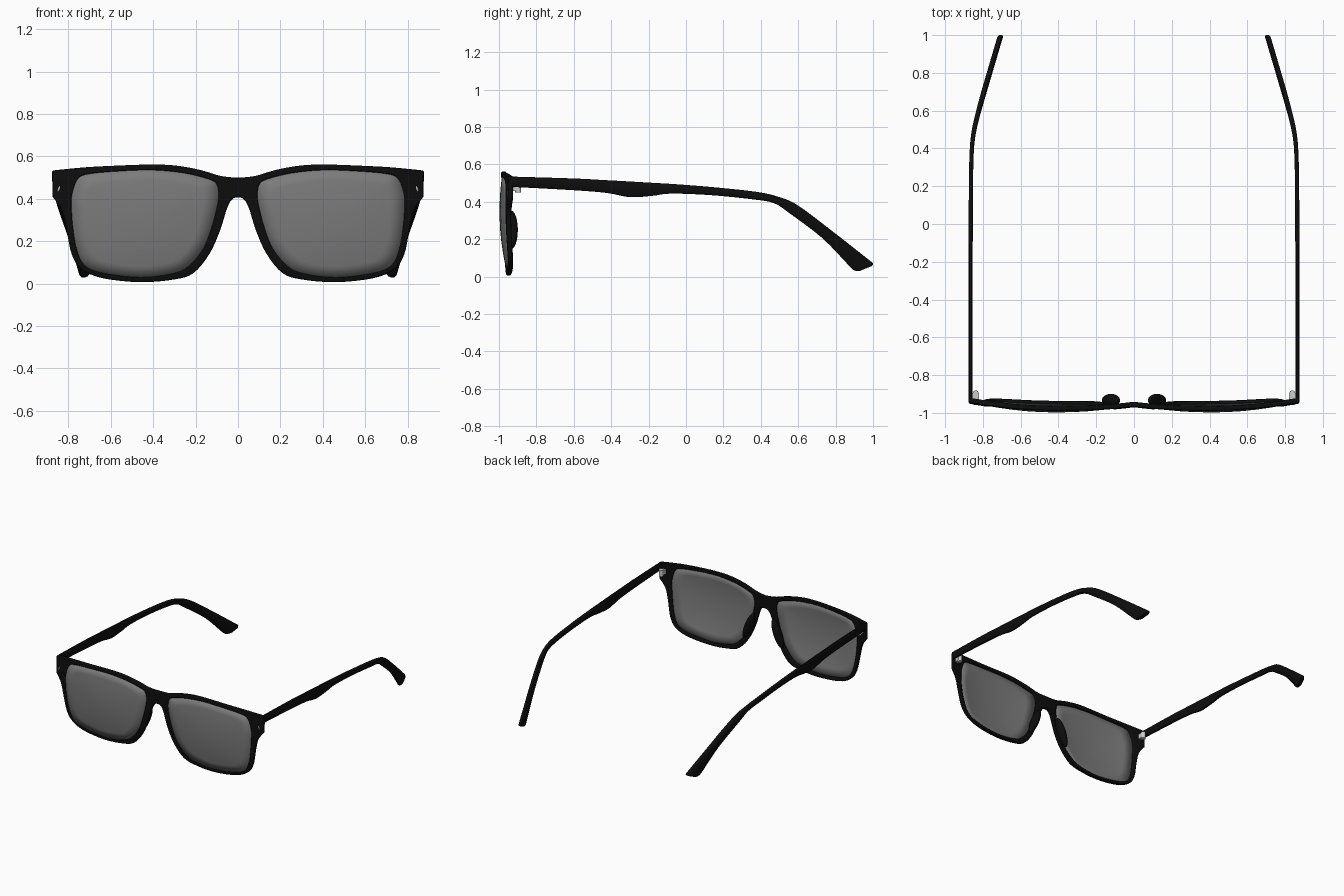
import bpy, math
from mathutils import Vector

if "Cube" in bpy.data.objects:
    bpy.data.objects.remove(bpy.data.objects["Cube"])


def material(name, rgb):
    m = bpy.data.materials.new(name)
    m.diffuse_color = (*rgb, 1)
    m.use_nodes = True
    m.node_tree.nodes["Principled BSDF"].inputs["Base Color"].default_value = m.diffuse_color
    return m


BLACK = material("black_plastic", (0.004, 0.004, 0.004))
TINT = material("grey_tint", (0.2, 0.2, 0.2))


def spline(pts, steps, closed=False, corners=()):
    """Catmull-Rom through pts; tangents stop at corner indices."""
    pts = [Vector(p) for p in pts]
    n, out = len(pts), []
    for i in range(n if closed else n - 1):
        j = (i + 1) % n
        a, b = pts[i], pts[j]
        p = a if i in corners or (not closed and i == 0) else pts[i - 1]
        q = b if j in corners or (not closed and j == n - 1) else pts[(j + 1) % n]
        for k in range(steps):
            t = k / steps
            out.append(0.5 * (2 * a + (b - p) * t + (2 * p - 5 * a + 4 * b - q) * t * t
                              + (3 * a - p - 3 * b + q) * t ** 3))
    if not closed:
        out.append(pts[-1])
    return out


def finish(ob, mat=None, angle=40):
    if mat:
        ob.data.materials.append(mat)
    bpy.ops.object.select_all(action='DESELECT')
    ob.select_set(True)
    bpy.context.view_layer.objects.active = ob
    bpy.ops.object.shade_smooth_by_angle(angle=math.radians(angle))


def mesh(name, verts, faces):
    me = bpy.data.meshes.new(name)
    me.from_pydata(verts, [], faces)
    ob = bpy.data.objects.new(name, me)
    bpy.context.collection.objects.link(ob)
    # consistent outward normals
    bpy.context.view_layer.objects.active = ob
    bpy.ops.object.mode_set(mode='EDIT')
    bpy.ops.mesh.select_all(action='SELECT')
    bpy.ops.mesh.normals_make_consistent(inside=False)
    bpy.ops.object.mode_set(mode='OBJECT')
    return ob


def mirror(ob, centre):
    m = ob.modifiers.new("Mirror", 'MIRROR')
    m.mirror_object = centre
    m.merge_threshold = 0.0005


# Mirror centre helper
centre = bpy.data.objects.new("mirror_centre", None)
centre.hide_render = True
bpy.context.collection.objects.link(centre)


def wrap(x, z):
    """Depth of the curved front at a point."""
    k = 0.2 if x > 0.4 else 0.16
    return -0.983 + k * (x - 0.4) ** 2 + 0.25 * (z - 0.38) ** 2


# Front frame: outer outline and lens opening, right half (outer x, z, inner x, z)
RIM = [(0, .50, .100, .465), (.08, .508, .125, .488), (.18, .537, .22, .515),
       (.30, .558, .32, .530), (.42, .562, .43, .536), (.57, .557, .57, .530),
       (.72, .549, .70, .518), (.875, .534, .755, .495), (.875, .41, .783, .42),
       (.83, .345, .785, .35), (.808, .25, .778, .26), (.785, .14, .76, .16),
       (.74, .07, .722, .085), (.64, .026, .635, .05), (.46, .007, .46, .03),
       (.30, .02, .31, .048), (.21, .05, .235, .082), (.135, .14, .165, .165),
       (.085, .25, .125, .265), (.05, .36, .10, .36), (.025, .40, .093, .40),
       (0, .407, .092, .43)]
S = 4
outer = spline([r[:2] for r in RIM], S, True, (0, 7, 8, 21))
inner = spline([r[2:] for r in RIM], S, True)
n = len(outer)
verts, faces = [], []
for o, i in zip(outer, inner):
    for p in (o, i):
        y = wrap(*p)
        verts += [(p.x, y - .013, p.y), (p.x, y + .013, p.y)]
for a in range(n):
    b = (a + 1) % n
    A, B = a * 4, b * 4
    faces += [(A, B, B + 2, A + 2), (A + 1, A + 3, B + 3, B + 1), (A + 2, B + 2, B + 3, A + 3)]
    if a < n - S:  # leave the centre line open for the mirror
        faces.append((A, A + 1, B + 1, B))
frame = mesh("front_frame", verts, faces)
mirror(frame, centre)
bev = frame.modifiers.new("Bevel", 'BEVEL')
bev.width, bev.segments, bev.angle_limit = .006, 2, math.radians(45)
finish(frame, BLACK)

# Lenses: domed rings shrinking to the middle
mid = Vector((.45, .29))
verts, faces = [], []
scales = (1.012, .8, .6, .4, .2)
for s in scales:
    for p in inner:
        q = mid + (p - mid) * s
        verts.append((q.x, wrap(*q) - .004 - .008 * max(0, 1 - s * s), q.y))
verts.append((mid.x, wrap(*mid) - .012, mid.y))
for r in range(len(scales)):
    for a in range(n):
        b = (a + 1) % n
        if r == len(scales) - 1:
            faces.append((r * n + a, r * n + b, len(verts) - 1))
        else:
            faces.append((r * n + a, r * n + b, (r + 1) * n + b, (r + 1) * n + a))
lens = mesh("lenses", verts, faces)
sol = lens.modifiers.new("Solidify", 'SOLIDIFY')
sol.thickness, sol.offset = .006, 0
mirror(lens, centre)
finish(lens, TINT)

# Temples: stations of top edge (y, z) and bottom edge (y, z)
ARM = [(-.93, .535, -.93, .48), (-.6, .525, -.6, .462), (-.45, .517, -.42, .447),
       (-.32, .51, -.3, .425), (-.2, .503, -.18, .432), (-.05, .494, -.08, .444),
       (.15, .478, .13, .436), (.38, .453, .36, .413), (.5, .425, .47, .393),
       (.6, .38, .556, .337), (.78, .245, .73, .205), (.975, .092, .875, .055),
       (.997, .074, .90, .034), (1.0, .065, .925, .03), (.99, .055, .945, .037)]


def arm_x(y):
    d = y - .47
    return .866 - .15 * (d + math.sqrt(d * d + .01))


SECTION = [(-.5, 0.12), (-1, .25), (-1, .75), (-.5, .88), (-.5, 1), (.5, 1),
           (1, .85), (1, .15), (.5, 0), (-.5, 0)]
SECTION = [(-.5, 0), (-1, .12), (-1, .88), (-.5, 1), (.5, 1), (1, .88), (1, .12), (.5, 0)]
rows = spline(ARM, 4)
verts, faces = [], []
for r in rows:
    top, bot = Vector(r[:2]), Vector(r[2:])
    for u, v in SECTION:
        p = bot.lerp(top, v)
        half = .011 + .004 * min(1, max(0, (p.x - .4) / .3))
        verts.append((arm_x(p.x) + u * half, p.x, p.y))
k = len(SECTION)
for a in range(len(rows) - 1):
    for c in range(k):
        d = (c + 1) % k
        faces.append((a * k + c, a * k + d, (a + 1) * k + d, (a + 1) * k + c))
faces += [tuple(range(k)), tuple(range(len(verts) - k, len(verts)))]
arm = mesh("temples", verts, faces)
mirror(arm, centre)
finish(arm, BLACK, 50)

for side, tag in ((1, "right"), (-1, "left")):
    # Nose pads
    bpy.ops.mesh.primitive_uv_sphere_add(segments=20, ring_count=12, radius=1,
                                         location=(side * .122, -.934, .25),
                                         rotation=(0, -side * .38, 0))
    pad = bpy.context.object
    pad.name, pad.scale = "nose_pad_" + tag, (.028, .035, .11)
    finish(pad, BLACK)
    # Hinges: knuckle barrel and leaf
    bpy.ops.mesh.primitive_cylinder_add(vertices=16, radius=.016, depth=.05,
                                        location=(side * .838, -.897, .475))
    barrel = bpy.context.object
    barrel.name = "hinge_barrel_" + tag
    finish(barrel)
    bpy.ops.mesh.primitive_cube_add(size=1, location=(side * .838, -.913, .475))
    leaf = bpy.context.object
    leaf.name, leaf.scale = "hinge_leaf_" + tag, (.034, .034, .036)
    # Small metal stud on the end piece
    bpy.ops.mesh.primitive_uv_sphere_add(segments=12, ring_count=8, radius=1,
                                         location=(side * .845, wrap(.845, .447) - .012, .447),
                                         rotation=(0, -side * .3, 0))
    stud = bpy.context.object
    stud.name, stud.scale = "stud_" + tag, (.005, .004, .014)
    finish(stud)
